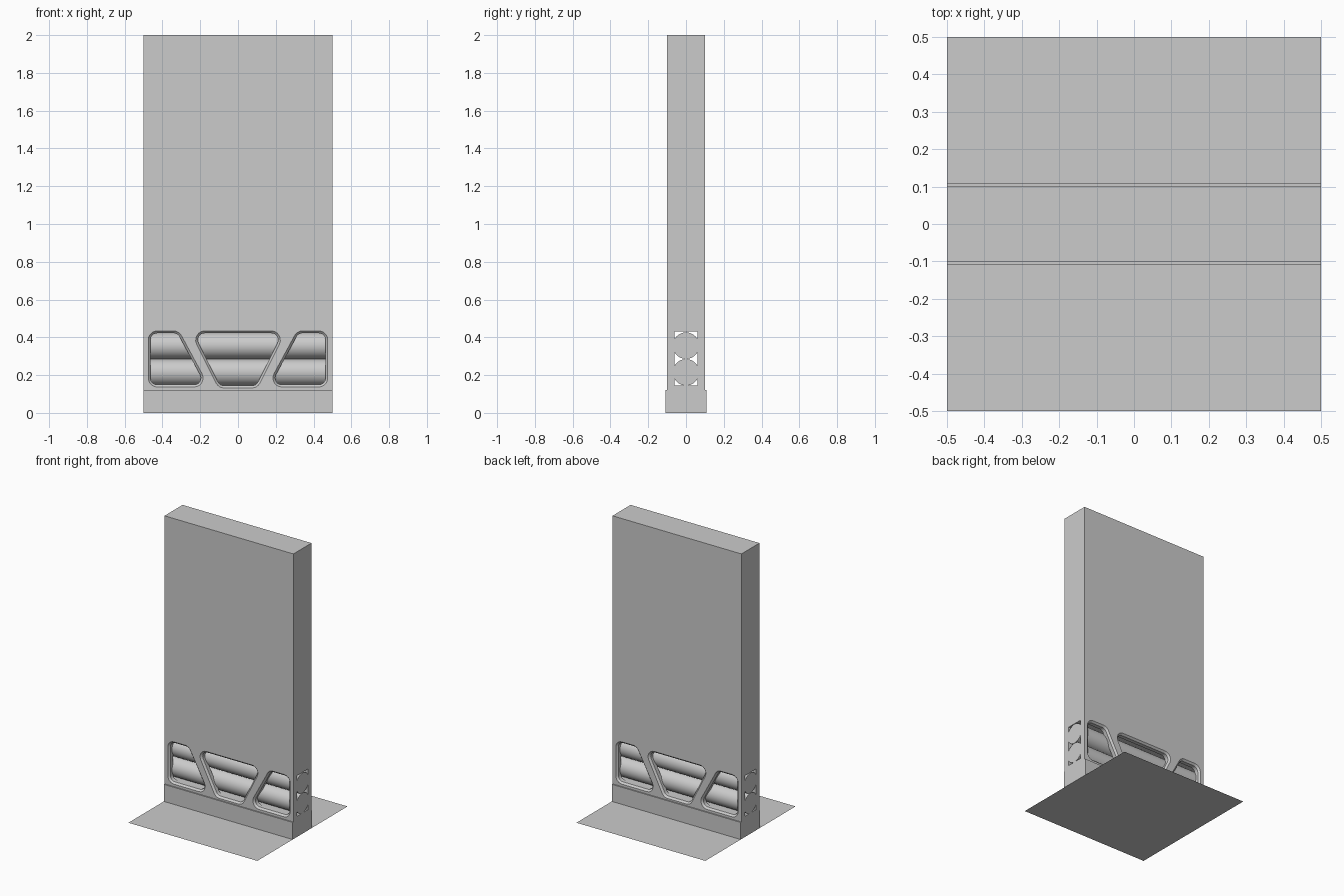
import bpy, bmesh, math
from mathutils import Vector

if "Cube" in bpy.data.objects:
    bpy.data.objects.remove(bpy.data.objects["Cube"])


def make(name, bm):
    bmesh.ops.recalc_face_normals(bm, faces=bm.faces)
    me = bpy.data.meshes.new(name)
    bm.to_mesh(me)
    bm.free()
    ob = bpy.data.objects.new(name, me)
    bpy.context.collection.objects.link(ob)
    return ob


def box(name, lo, hi):
    bm = bmesh.new()
    bmesh.ops.create_cube(bm, size=1)
    for v in bm.verts:
        v.co = [(a + b) / 2 + c * (b - a) for a, b, c in zip(lo, hi, v.co)]
    return make(name, bm)


def rounded(points, r, inset, n=6):
    """Outline of a counter-clockwise convex polygon with round corners, inset."""
    out = []
    for i, p in enumerate(points):
        p = Vector(p)
        a = (Vector(points[i - 1]) - p).normalized()
        b = (Vector(points[(i + 1) % len(points)]) - p).normalized()
        half = a.angle(b) / 2
        c = p + (a + b).normalized() * r / math.sin(half)
        start = math.atan2(-a.y, -a.x) - math.pi / 2
        for k in range(n + 1):
            t = start + (math.pi - 2 * half) * k / n
            out.append(c + Vector((math.cos(t), math.sin(t))) * (r - inset))
    return out


def subtract(ob, cutter):
    cutter.hide_render = True
    mod = ob.modifiers.new("cut", 'BOOLEAN')
    mod.operation, mod.solver, mod.object = 'DIFFERENCE', 'EXACT', cutter
    bpy.context.view_layer.objects.active = ob
    bpy.ops.object.modifier_apply(modifier=mod.name)
    bpy.data.objects.remove(cutter)


def smooth(ob, angle=30):
    bpy.ops.object.select_all(action='DESELECT')
    ob.select_set(True)
    bpy.context.view_layer.objects.active = ob
    bpy.ops.object.shade_smooth_by_angle(angle=math.radians(angle))


# Floor sheet
bm = bmesh.new()
bmesh.ops.create_grid(bm, x_segments=1, y_segments=1, size=0.5)
make("floor", bm)

# Wall and skirting
wall = box("wall", (-0.5, -0.1, 0.12), (0.5, 0.1, 2))
box("skirting", (-0.5, -0.108, 0), (0.5, 0.108, 0.12))

# Pipe duct running through the wall
subtract(wall, box("duct_cutter", (-0.6, -0.06, 0.145), (0.6, 0.06, 0.43)))

# Window openings with chamfered rims, on both faces
side = [(-0.475, 0.137), (-0.152, 0.137), (-0.313, 0.434), (-0.475, 0.434)]
middle = [(-0.103, 0.132), (0.103, 0.132), (0.254, 0.434), (-0.254, 0.434)]
mirrored = [(-x, z) for x, z in reversed(side)]
bm = bmesh.new()
for shape in (side, middle, mirrored):
    rings = [[bm.verts.new((p.x, y, p.y)) for p in rounded(shape, 0.048, inset)]
             for y, inset in ((-0.112, -0.012), (-0.088, 0.012), (0.088, 0.012), (0.112, -0.012))]
    for r0, r1 in zip(rings, rings[1:]):
        for i in range(len(r0)):
            bm.faces.new((r0[i - 1], r0[i], r1[i], r1[i - 1]))
    bm.faces.new(rings[0])
    bm.faces.new(rings[-1])
subtract(wall, make("window_cutter", bm))
smooth(wall)

# Pipes
for name, z in (("lower_pipe", 0.215), ("upper_pipe", 0.356)):
    bpy.ops.mesh.primitive_cylinder_add(vertices=48, radius=0.07, depth=1,
                                        location=(0, 0, z), rotation=(0, math.pi / 2, 0))
    pipe = bpy.context.object
    pipe.name = name
    smooth(pipe)
